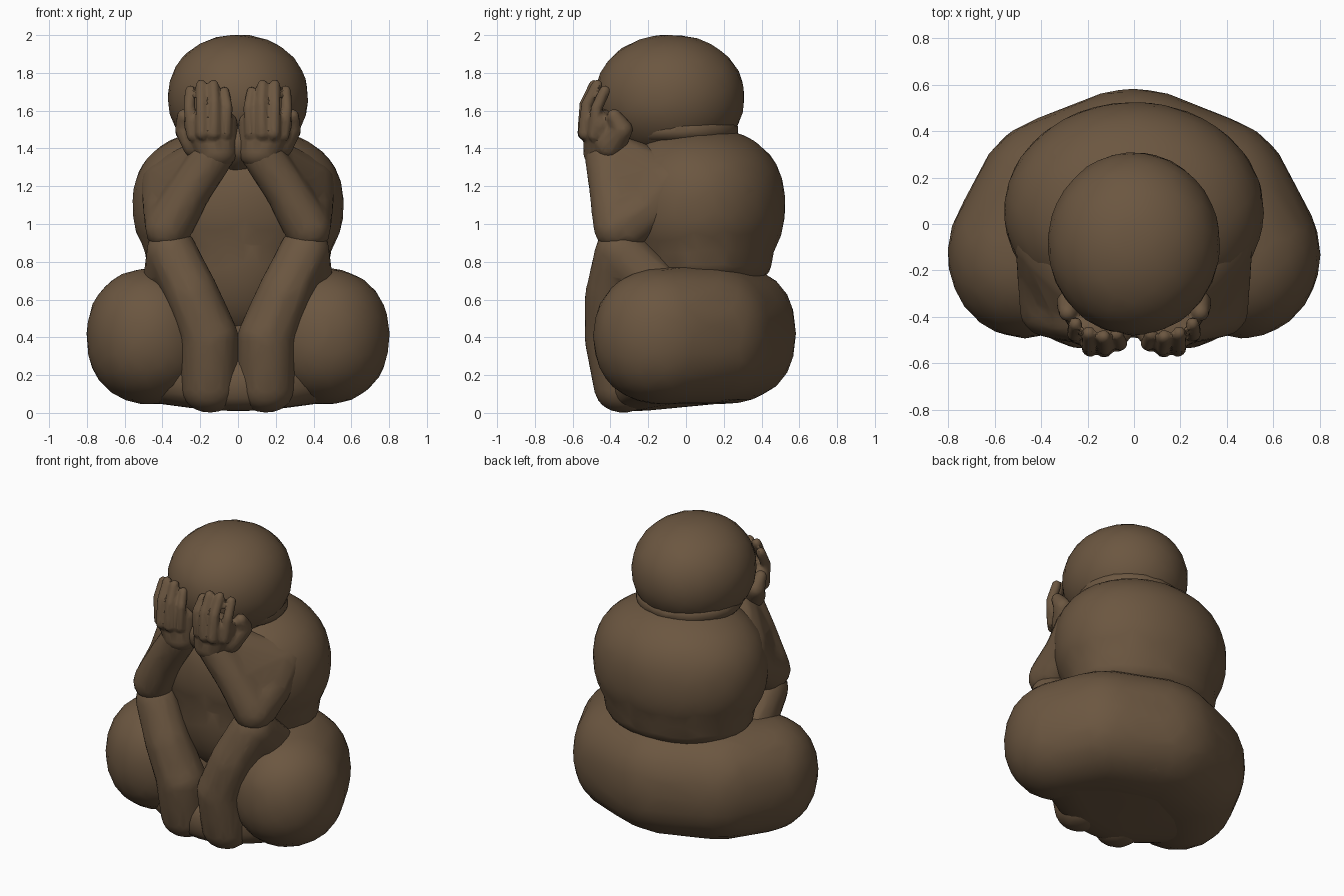
import bpy, bmesh, math
from mathutils import Vector

if "Cube" in bpy.data.objects:
    bpy.data.objects.remove(bpy.data.objects["Cube"])

clay = bpy.data.materials.new("brown clay")
clay.diffuse_color = (0.148, 0.094, 0.052, 1)
clay.use_nodes = True
clay.node_tree.nodes["Principled BSDF"].inputs["Base Color"].default_value = clay.diffuse_color


def blob(bm, c, r, p=2.0, sub=3):
    """Ellipsoid, round in plan; p > 2 gives it a boxier profile."""
    vs = bmesh.ops.create_icosphere(bm, subdivisions=sub, radius=1)["verts"]
    for v in vs:
        d = v.co.normalized()
        n = (math.hypot(d.x, d.y) ** p + abs(d.z) ** p) ** (1 / p)
        v.co = Vector([c[i] + r[i] * d[i] / n for i in range(3)])
    return vs


def hull(bm, *shapes):
    """Convex skin around several blobs, added to bm."""
    t = bmesh.new()
    for s in shapes:
        blob(t, *s)
    res = bmesh.ops.convex_hull(t, input=t.verts[:])
    junk = {g for g in res["geom_interior"] + res["geom_unused"]
            if isinstance(g, bmesh.types.BMVert)}
    bmesh.ops.delete(t, geom=list(junk), context='VERTS')
    bmesh.ops.recalc_face_normals(t, faces=t.faces[:])
    me = bpy.data.meshes.new("tmp")
    t.to_mesh(me)
    t.free()
    bm.from_mesh(me)
    bpy.data.meshes.remove(me)


def ball(x, y, z, r):
    return ((x, y, z), (r, r, r), 2, 2)


def limb(bm, pts):
    """Tapered limb through (x, y, z, radius) points."""
    for a, b in zip(pts, pts[1:]):
        hull(bm, ball(*a), ball(*b))


def finish(bm, name, voxel, smooth, ratio, mirror=False):
    """Fuse the pieces, soften, thin to broad facets, optionally mirror."""
    me = bpy.data.meshes.new(name)
    bm.to_mesh(me)
    bm.free()
    ob = bpy.data.objects.new(name, me)
    bpy.context.collection.objects.link(ob)
    m = ob.modifiers.new("fuse", 'REMESH')
    m.mode, m.voxel_size = 'VOXEL', voxel
    m = ob.modifiers.new("soften", 'SMOOTH')
    m.factor, m.iterations = 0.5, smooth
    m = ob.modifiers.new("facets", 'DECIMATE')
    m.ratio = ratio
    if mirror:
        m = ob.modifiers.new("mirror", 'MIRROR')
        m.use_mirror_merge = False
    dg = bpy.context.evaluated_depsgraph_get()
    new = bpy.data.meshes.new_from_object(ob.evaluated_get(dg))
    ob.modifiers.clear()
    ob.data = new
    new.materials.clear()
    new.materials.append(clay)
    bpy.ops.object.select_all(action='DESELECT')
    ob.select_set(True)
    bpy.context.view_layer.objects.active = ob
    bpy.ops.object.shade_smooth_by_angle(angle=math.radians(35))
    return ob


# head
bm = bmesh.new()
blob(bm, (0, -0.085, 1.67), (0.373, 0.396, 0.333), 2.1, 4)
finish(bm, "head", 0.03, 2, 0.1)

# collar under the head
bm = bmesh.new()
blob(bm, (0, -0.04, 1.495), (0.335, 0.32, 0.085), 2.8, 4)
finish(bm, "neck_collar", 0.025, 2, 0.15)

# torso, belly and filled waist
bm = bmesh.new()
blob(bm, (0, 0.055, 1.1), (0.562, 0.472, 0.415), 2.35, 4)
blob(bm, (0, -0.1, 0.85), (0.36, 0.28, 0.46), 2, 4)
blob(bm, (0, 0.07, 0.82), (0.49, 0.39, 0.18), 2.5, 4)
finish(bm, "torso", 0.03, 6, 0.1)

# seat: two thigh lobes wrapping round a broad back
bm = bmesh.new()
back = ((0, 0.175, 0.42), (0.45, 0.41, 0.375), 2.4)
for s in (-1, 1):
    mid = ((s * 0.31, 0.085, 0.415), (0.385, 0.385, 0.37), 2.3)
    lobe = ((s * 0.468, -0.13, 0.405), (0.338, 0.365, 0.362), 2.2)
    hull(bm, back, mid)
    hull(bm, mid, lobe)
finish(bm, "seat_and_thighs", 0.035, 3, 0.1)

# underside: broad, nearly flat, rising toward the back
bm = bmesh.new()
hull(bm, ((0, -0.26, 0.15), (0.36, 0.19, 0.14), 3),
     ((0, 0.2, 0.25), (0.42, 0.28, 0.195), 2.6),
     ((0.4, -0.08, 0.25), (0.25, 0.25, 0.2), 2.5),
     ((-0.4, -0.08, 0.25), (0.25, 0.25, 0.2), 2.5))
finish(bm, "underside", 0.03, 2, 0.15)

# legs: thigh, knee, shin
bm = bmesh.new()
limb(bm, [(0.36, -0.12, 0.62, 0.16), (0.355, -0.35, 0.86, 0.135),
          (0.24, -0.395, 0.62, 0.145), (0.152, -0.385, 0.4, 0.156)])
# feet
hull(bm, ((0.152, -0.385, 0.4), (0.156, 0.155, 0.15)),
     ((0.15, -0.33, 0.15), (0.155, 0.16, 0.15), 2.2))
finish(bm, "legs_and_feet", 0.022, 3, 0.2, True)

# arms: shoulder, elbow on knee, wrist, with the fold between filled
bm = bmesh.new()
limb(bm, [(0.35, -0.04, 1.17, 0.17), (0.37, -0.365, 0.98, 0.128),
          (0.255, -0.4, 1.18, 0.115), (0.12, -0.43, 1.38, 0.112)])
hull(bm, ball(0.36, -0.08, 1.2, 0.16), ball(0.38, -0.3, 0.98, 0.115),
     ball(0.27, -0.36, 1.18, 0.105), ball(0.16, -0.33, 1.36, 0.11))
finish(bm, "arms", 0.02, 4, 0.2, True)

# throat behind the joined wrists
bm = bmesh.new()
hull(bm, ball(0, -0.38, 1.42, 0.12), ball(0, -0.2, 1.4, 0.2))
finish(bm, "throat", 0.025, 3, 0.2)

# hands: palm and five fingers over the face
bm = bmesh.new()
hull(bm, ((0.115, -0.445, 1.38), (0.11, 0.1, 0.09)),
     ((0.145, -0.455, 1.53), (0.143, 0.085, 0.08), 2.4))
fingers = [
    [(0.068, -0.515, 1.48, 0.036), (0.058, -0.515, 1.62, 0.03), (0.072, -0.475, 1.7, 0.028)],
    [(0.128, -0.538, 1.48, 0.038), (0.125, -0.535, 1.63, 0.031), (0.13, -0.485, 1.735, 0.03)],
    [(0.188, -0.535, 1.48, 0.038), (0.194, -0.525, 1.63, 0.031), (0.194, -0.47, 1.735, 0.03)],
    [(0.238, -0.485, 1.47, 0.036), (0.258, -0.475, 1.61, 0.031), (0.252, -0.43, 1.705, 0.03)],
    [(0.21, -0.4, 1.42, 0.085), (0.275, -0.34, 1.5, 0.06), (0.285, -0.38, 1.57, 0.04)],
]
for f in fingers:
    limb(bm, f)
finish(bm, "hands", 0.01, 2, 0.2, True)
